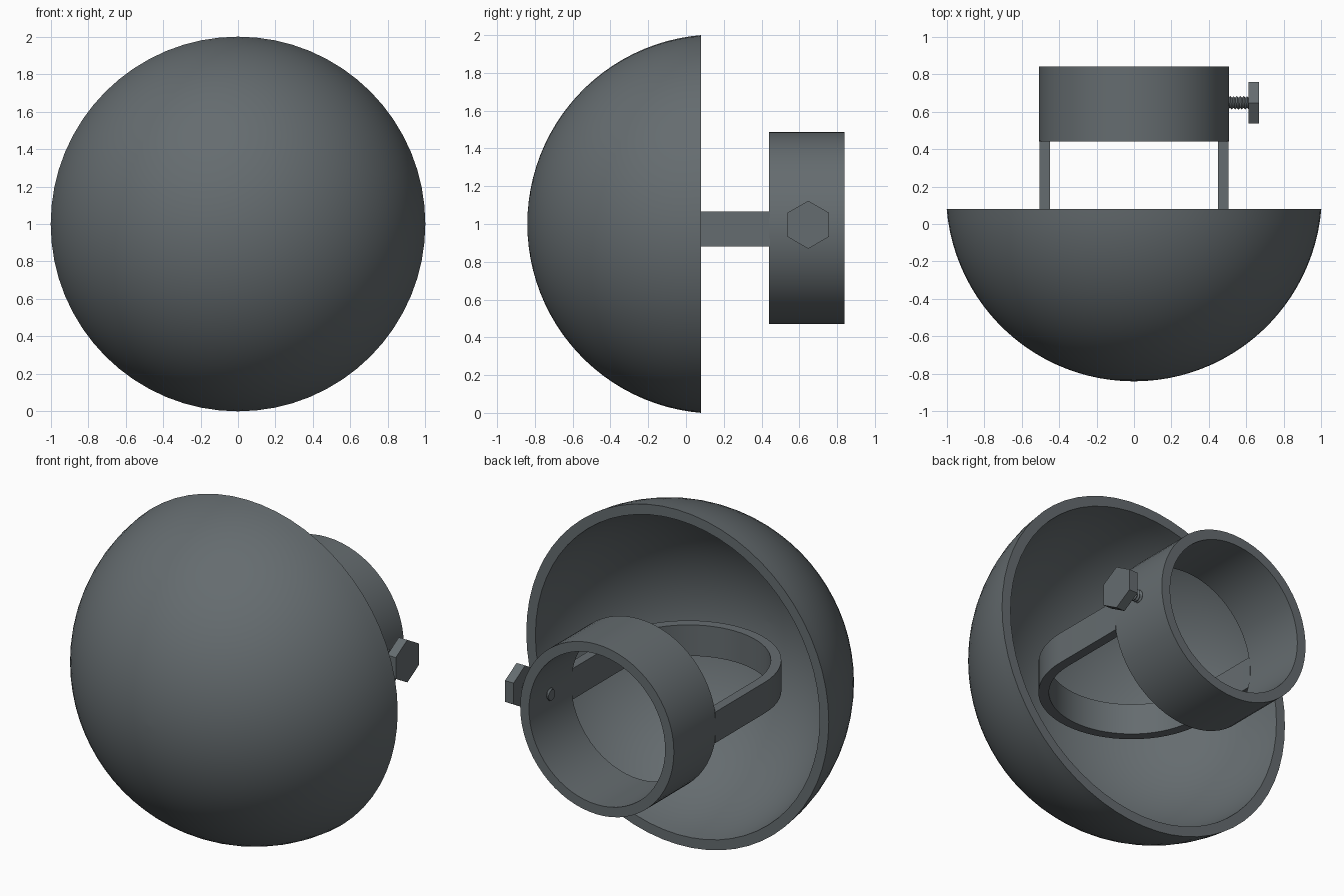
import bpy, bmesh
from math import sin, cos, pi, sqrt, asin

if "Cube" in bpy.data.objects:
    bpy.data.objects.remove(bpy.data.objects["Cube"])

steel = bpy.data.materials.new("dark_grey")
steel.diffuse_color = (0.13, 0.15, 0.16, 1)
steel.use_nodes = True
steel.node_tree.nodes["Principled BSDF"].inputs["Base Color"].default_value = steel.diffuse_color


def loft(name, rings, close_loft=False):
    """Bridge equal-length closed loops; cap the ends unless the loft closes."""
    bm = bmesh.new()
    loops = [[bm.verts.new(p) for p in ring] for ring in rings]
    n = len(loops[0])
    pairs = list(zip(loops, loops[1:]))
    if close_loft:
        pairs.append((loops[-1], loops[0]))
    else:
        bm.faces.new(loops[0])
        bm.faces.new(loops[-1])
    for a, b in pairs:
        for i in range(n):
            j = (i + 1) % n
            bm.faces.new((a[i], a[j], b[j], b[i]))
    bmesh.ops.remove_doubles(bm, verts=bm.verts, dist=1e-5)
    bmesh.ops.recalc_face_normals(bm, faces=bm.faces)
    me = bpy.data.meshes.new(name)
    bm.to_mesh(me)
    bm.free()
    me.materials.append(steel)
    ob = bpy.data.objects.new(name, me)
    bpy.context.collection.objects.link(ob)
    bpy.ops.object.select_all(action='DESELECT')
    ob.select_set(True)
    bpy.context.view_layer.objects.active = ob
    bpy.ops.object.shade_smooth_by_angle(angle=0.5)
    return ob


def circle_y(r, y, cz, n):
    return [(r * cos(2 * pi * i / n), y, cz + r * sin(2 * pi * i / n)) for i in range(n)]


# Hollow bowl: spherical shell, open towards the back
RIM, FRONT, WALL = 0.08, -0.84, 0.06
h = RIM - FRONT
R = (1 + h * h) / (2 * h)
CY = FRONT + R


def shell_arc(radius, steps=24):
    end = pi / 2 - asin((CY - RIM) / radius)
    return [(radius * sin(end * k / steps), CY - radius * cos(end * k / steps))
            for k in range(steps + 1)]


profile = shell_arc(R) + shell_arc(R - WALL)[::-1]
# the poles collapse to points, so nudge them and let the end caps close them
profile[0] = (0.004, profile[0][1])
profile[-1] = (0.004, profile[-1][1])
loft("bowl", [circle_y(r, y, 1.0, 64) for r, y in profile])

# Clamp ring behind the bowl
CZ, RO, RI = 0.978, 0.508, 0.45
loft("clamp_ring", [circle_y(r, y, CZ, 64) for r, y in
                    ((RO, 0.44), (RO, 0.84), (RI, 0.84), (RI, 0.44))], True)

# U-shaped strap: two straight arms joined by a half circle inside the bowl
SO, SI, SY = 0.505, 0.448, -0.02
Z0, Z1 = 0.88, 1.065


def section(a, y):
    o, i = (SO * cos(a), y + SO * sin(a)), (SI * cos(a), y + SI * sin(a))
    return [(*o, Z0), (*o, Z1), (*i, Z1), (*i, Z0)]


path = [section(0, 0.445)]
path += [section(-pi * k / 32, SY) for k in range(33)]
path += [section(-pi, 0.445)]
loft("u_strap", path)

# Clamping bolt: helical threaded shaft and hexagonal head
BY, BZ = 0.647, 0.996
PITCH, N = 0.018, 24


def thread_ring(x):
    pts = []
    for i in range(N):
        t = (x / PITCH - i / N) % 1
        r = 0.027 + 0.009 * (1 - abs(2 * t - 1))
        a = 2 * pi * i / N
        pts.append((x, BY + r * cos(a), BZ + r * sin(a)))
    return pts


loft("bolt_shaft", [thread_ring(0.435 + k * PITCH / 6) for k in range(60)])


def hexagon(x):
    return [(x, BY + 0.127 * sin(pi * i / 3), BZ + 0.127 * cos(pi * i / 3)) for i in range(6)]


loft("bolt_head", [hexagon(0.61), hexagon(0.667)])
